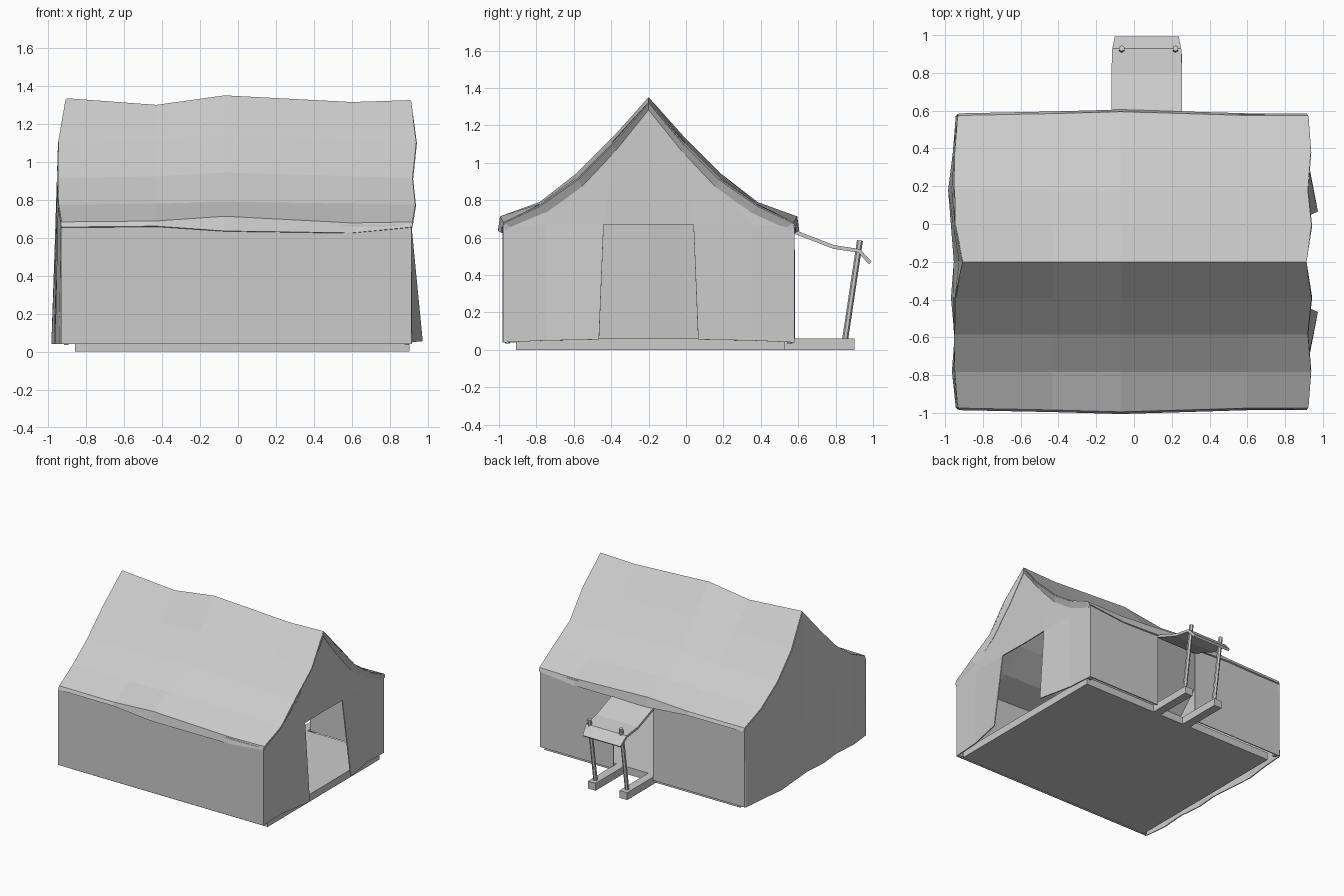
import bpy
from mathutils import Vector

if "Cube" in bpy.data.objects:
    bpy.data.objects.remove(bpy.data.objects["Cube"])

RIDGE_Y = -0.2


def make(name, verts, faces, thick=0.0):
    me = bpy.data.meshes.new(name)
    me.from_pydata(verts, [], faces)
    ob = bpy.data.objects.new(name, me)
    bpy.context.collection.objects.link(ob)
    if thick:
        m = ob.modifiers.new("thickness", "SOLIDIFY")
        m.thickness = thick
        m.offset = 0
    return ob


def grid(name, rows, thick=0.0):
    n = len(rows[0])
    faces = [(i * n + j, i * n + j + 1, (i + 1) * n + j + 1, (i + 1) * n + j)
             for i in range(len(rows) - 1) for j in range(n - 1)]
    return make(name, [p for r in rows for p in r], faces, thick)


def box(name, x0, x1, y0, y1, z0, z1):
    bpy.ops.mesh.primitive_cube_add(size=1, location=((x0 + x1) / 2, (y0 + y1) / 2, (z0 + z1) / 2))
    ob = bpy.context.object
    ob.name = name
    ob.scale = (x1 - x0, y1 - y0, z1 - z0)


def pole(name, a, b, r):
    a, b = Vector(a), Vector(b)
    bpy.ops.mesh.primitive_cylinder_add(vertices=6, radius=r, depth=(b - a).length, location=(a + b) / 2)
    ob = bpy.context.object
    ob.name = name
    ob.rotation_euler = (b - a).to_track_quat('Z', 'Y').to_euler()


# roof: sagging half profile (distance from ridge, height) swept over stations
half = [(0, 1.32), (0.19, 1.10), (0.38, 0.91), (0.58, 0.77), (0.77, 0.68), (0.78, 0.655)]
left_x = [-0.905, -0.945, -0.95, -0.945, -0.93, -0.93]
right_x = [0.91, 0.94, 0.92, 0.935, 0.92, 0.915]
order = [(i, -1) for i in range(5, 0, -1)] + [(i, 1) for i in range(6)]
# station: x, ridge lift, slope lift, eave lift, eave spread, lip lift
stations = [(None, 0.01, 0, 0, 0, 0), (-0.43, -0.025, 0.01, 0.005, 0.01, 0.005),
            (-0.07, 0.025, 0.03, 0.03, 0.02, -0.02), (0.6, -0.01, 0.01, -0.005, 0.0, -0.03),
            (0.99, 0.0, 0, 0, 0, 0)]
rows = []
for k, (x, rl, sl, el, sp, ll) in enumerate(stations):
    row = []
    for i, s in order:
        d, z = half[i]
        lift = (rl, sl, sl, sl * 0.5, el, ll)[i]
        px = left_x[i] if k == 0 else right_x[i] if k == 4 else x
        row.append((px, RIDGE_Y + s * (d + (sp if i > 3 else 0)), z + lift))
    rows.append(row)
grid("roof", rows, 0.012)

# turned-down roof edge over the entrance
edge = rows[-1]
grid("roof_edge_flap", [edge, [(0.905, RIDGE_Y + (y - RIDGE_Y) * 0.94, z - 0.035) for x, y, z in edge]], 0.008)

# closed end wall with soft folds
top = rows[0]
folds = [-0.93, -0.94, -0.96, -0.945, -0.965, -0.95, -0.965, -0.98, -0.955, -0.94, -0.93]
grid("end_wall", [top,
                  [(x * 0.6 + f * 0.4, y, z * 0.6 + 0.02) for (x, y, z), f in zip(top, folds)],
                  [(f, y, 0.04) for (x, y, z), f in zip(top, folds)]], 0.008)

# entrance wall: panels pulled outward at the foot of the doorway
for s, side in ((-1, "front"), (1, "back")):
    pts = [(0.97, 0.265, 0.055), (0.915, 0.55, 0.05), (0.91, 0.775, 0.04), (0.91, 0.775, 0.66),
           (0.91, 0.55, 0.67), (0.91, 0.24, 0.67), (0.905, 0, 0.67),
           (0.9, 0, 1.30), (0.9, 0.19, 1.08), (0.9, 0.38, 0.89), (0.905, 0.58, 0.75)]
    verts = [(x, RIDGE_Y + s * d, z) for x, d, z in pts]
    make("entrance_wall_" + side, verts,
         [(0, 1, 4, 5), (1, 2, 3, 4), (6, 5, 8, 7), (5, 4, 9, 8), (4, 3, 10, 9)], 0.008)

# long front wall
grid("front_wall", [[(x, -0.975, z) for x in (-0.93, 0.91)] for z in (0.04, 0.67)], 0.008)

# long back wall with a doorway
for name, x0, x1, z0 in (("back_wall_left", -0.93, -0.11, 0.04),
                         ("back_wall_right", 0.25, 0.91, 0.04),
                         ("back_wall_lintel", -0.11, 0.25, 0.63)):
    grid(name, [[(x, 0.575, z) for x in (x0, x1)] for z in (z0, 0.67)], 0.008)

# floor slab
box("floor", -0.86, 0.905, -0.91, 0.53, 0, 0.06)

# corner poles
for x in (-0.905, 0.89):
    for y in (-0.955, 0.555):
        pole("corner_pole", (x, y, 0.035), (x, y, 0.67), 0.014)

# awning with its posts and ground beams
awning = [(0.57, 0.635), (0.79, 0.55), (0.925, 0.53), (0.985, 0.465)]
inset = (0.0, 0.0, 0.005, 0.018)
grid("awning", [[(-0.12 + q, y, z), (0.255 - q, y, z)] for (y, z), q in zip(awning, inset)], 0.02)
for x in (-0.065, 0.22):
    pole("awning_post", (x, 0.85, 0.05), (x, 0.93, 0.585), 0.016)
    box("ground_beam", x - 0.035, x + 0.035, 0.525, 0.9, 0, 0.06)
